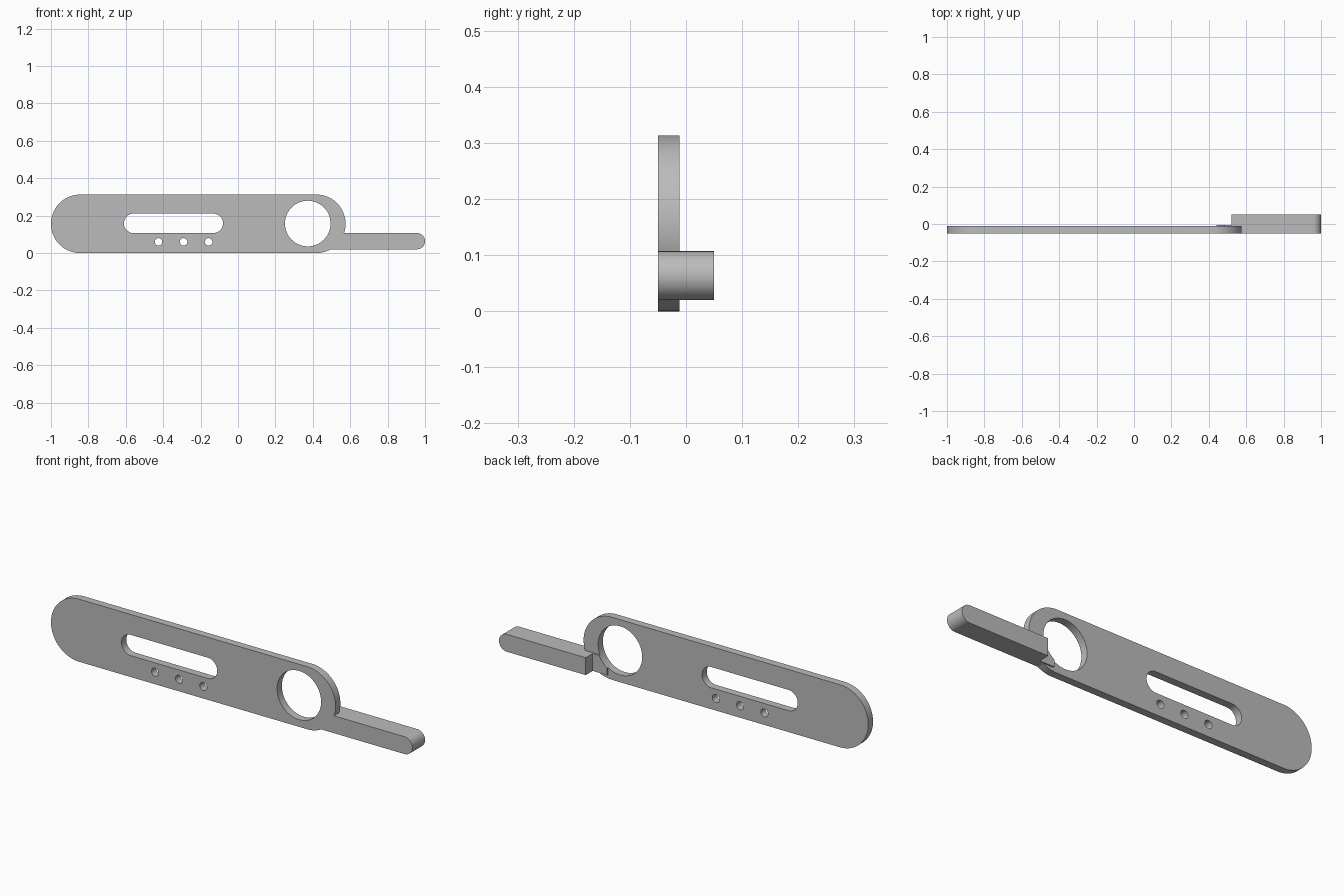
import bpy, bmesh, math

cube = bpy.data.objects.get("Cube")
if cube:
    bpy.data.objects.remove(cube, do_unlink=True)

grey = bpy.data.materials.new("mid_grey")
grey.use_nodes = True
grey.diffuse_color = (0.5, 0.5, 0.5, 1)
grey.node_tree.nodes["Principled BSDF"].inputs["Base Color"].default_value = (0.5, 0.5, 0.5, 1)


def arc(cx, cz, r, start, end, steps):
    """Points along an arc in the front plane, angles in degrees."""
    angles = [math.radians(start + (end - start) * i / steps) for i in range(steps + 1)]
    return [(cx + r * math.cos(a), cz + r * math.sin(a)) for a in angles]


def stadium(x0, x1, z0, z1, steps=32):
    """Slot outline with two round ends."""
    r, cz = (z1 - z0) / 2, (z0 + z1) / 2
    return arc(x1 - r, cz, r, -90, 90, steps) + arc(x0 + r, cz, r, 90, 270, steps)


def circle(cx, cz, r, steps=64):
    return arc(cx, cz, r, 0, 360, steps)[:-1]


def prism(name, outline, y0, y1):
    """Extrude a front outline from y0 back to y1."""
    bm = bmesh.new()
    face = bm.faces.new([bm.verts.new((x, y0, z)) for x, z in outline])
    new = bmesh.ops.extrude_face_region(bm, geom=[face])["geom"]
    bmesh.ops.translate(bm, vec=(0, y1 - y0, 0),
                        verts=[v for v in new if isinstance(v, bmesh.types.BMVert)])
    bmesh.ops.recalc_face_normals(bm, faces=bm.faces)
    mesh = bpy.data.meshes.new(name)
    bm.to_mesh(mesh)
    bm.free()
    mesh.materials.append(grey)
    obj = bpy.data.objects.new(name, mesh)
    bpy.context.collection.objects.link(obj)
    return obj


def combine(target, tool, operation):
    """Apply a boolean and discard the tool."""
    mod = target.modifiers.new(operation, 'BOOLEAN')
    mod.operation, mod.solver, mod.object = operation, 'EXACT', tool
    bpy.context.view_layer.objects.active = target
    bpy.ops.object.modifier_apply(modifier=mod.name)
    bpy.data.objects.remove(tool, do_unlink=True)


FRONT, PLATE_BACK, TONGUE_BACK, ARM_BACK = -0.05, -0.012, -0.005, 0.05
ARM_LOW, ARM_HIGH = 0.02, 0.107

# Long plate with round ends
plate = prism("handle_plate", stadium(-1, 0.575, 0, 0.313, 48), FRONT, PLATE_BACK)

# Thin tongue behind the plate that joins it to the arm
tongue = prism("tongue", [(0.44, ARM_LOW), (0.54, ARM_LOW), (0.54, ARM_HIGH), (0.44, ARM_HIGH)],
               FRONT, TONGUE_BACK)
combine(plate, tongue, 'UNION')

# Deep side arm, square inside and round at the tip
r = (ARM_HIGH - ARM_LOW) / 2
arm_outline = [(0.52, ARM_HIGH), (0.52, ARM_LOW)] + arc(1 - r, ARM_LOW + r, r, -90, 90, 32)
combine(plate, prism("arm", arm_outline, FRONT, ARM_BACK), 'UNION')

# Large ring hole, long slot and three small holes
cuts = [circle(0.373, 0.158, 0.122), stadium(-0.61, -0.08, 0.107, 0.211)]
cuts += [circle(x, 0.06, 0.02, 32) for x in (-0.425, -0.291, -0.157)]
for outline in cuts:
    combine(plate, prism("cutter", outline, -0.2, 0.2), 'DIFFERENCE')

# Smooth the round edges, keep the flat ones sharp
bpy.ops.object.select_all(action='DESELECT')
plate.select_set(True)
bpy.context.view_layer.objects.active = plate
bpy.ops.object.shade_smooth_by_angle(angle=math.radians(30))
